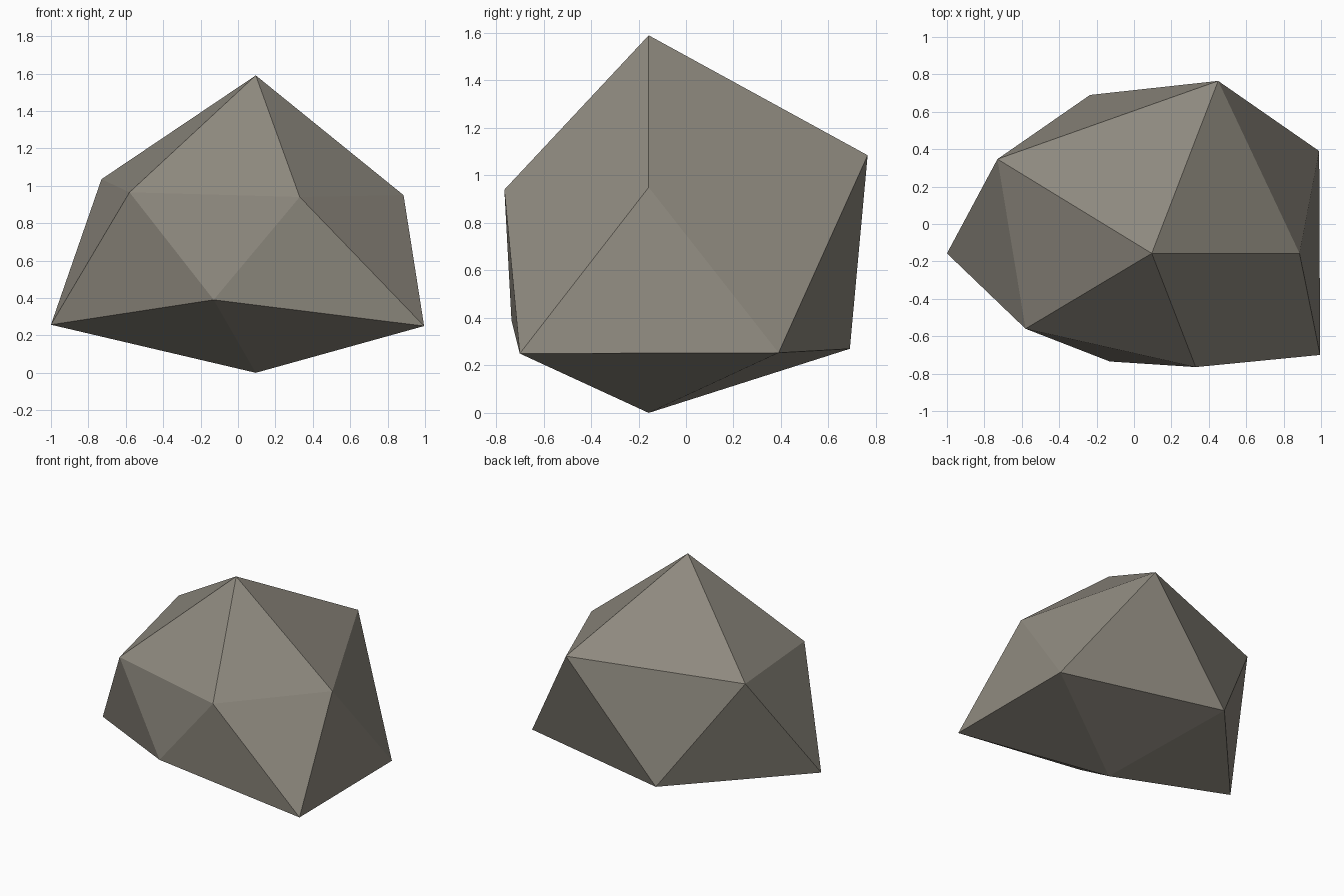
import bpy

if "Cube" in bpy.data.objects:
    bpy.data.objects.remove(bpy.data.objects["Cube"])

# stone colour
stone = bpy.data.materials.new("warm grey stone")
stone.diffuse_color = (0.27, 0.25, 0.21, 1)
stone.use_nodes = True
stone.node_tree.nodes["Principled BSDF"].inputs["Base Color"].default_value = stone.diffuse_color

# boulder: a lumpy icosahedron, two poles and two offset rings of five
bottom, top = (0.095, -0.157, 0.0), (0.095, -0.157, 1.59)
lower = [(0.995, -0.70, 0.25), (-0.13, -0.735, 0.39), (-1.0, -0.157, 0.257),
         (-0.235, 0.69, 0.27), (0.99, 0.39, 0.253)]
upper = [(0.33, -0.765, 0.94), (-0.58, -0.56, 0.965), (-0.73, 0.347, 1.035),
         (0.45, 0.765, 1.085), (0.885, -0.157, 0.95)]
verts = [bottom, *lower, *upper, top]

faces = []
for i in range(5):
    j = (i + 1) % 5
    l0, l1, u0, u1 = 1 + i, 1 + j, 6 + i, 6 + j
    faces += [(0, l0, l1), (l0, u0, l1), (u0, u1, l1), (u0, 11, u1)]
# rings run clockwise seen from above, so this order faces outward

mesh = bpy.data.meshes.new("boulder")
mesh.from_pydata(verts, [], faces)
mesh.materials.append(stone)
mesh.update()
boulder = bpy.data.objects.new("boulder", mesh)
bpy.context.collection.objects.link(boulder)
